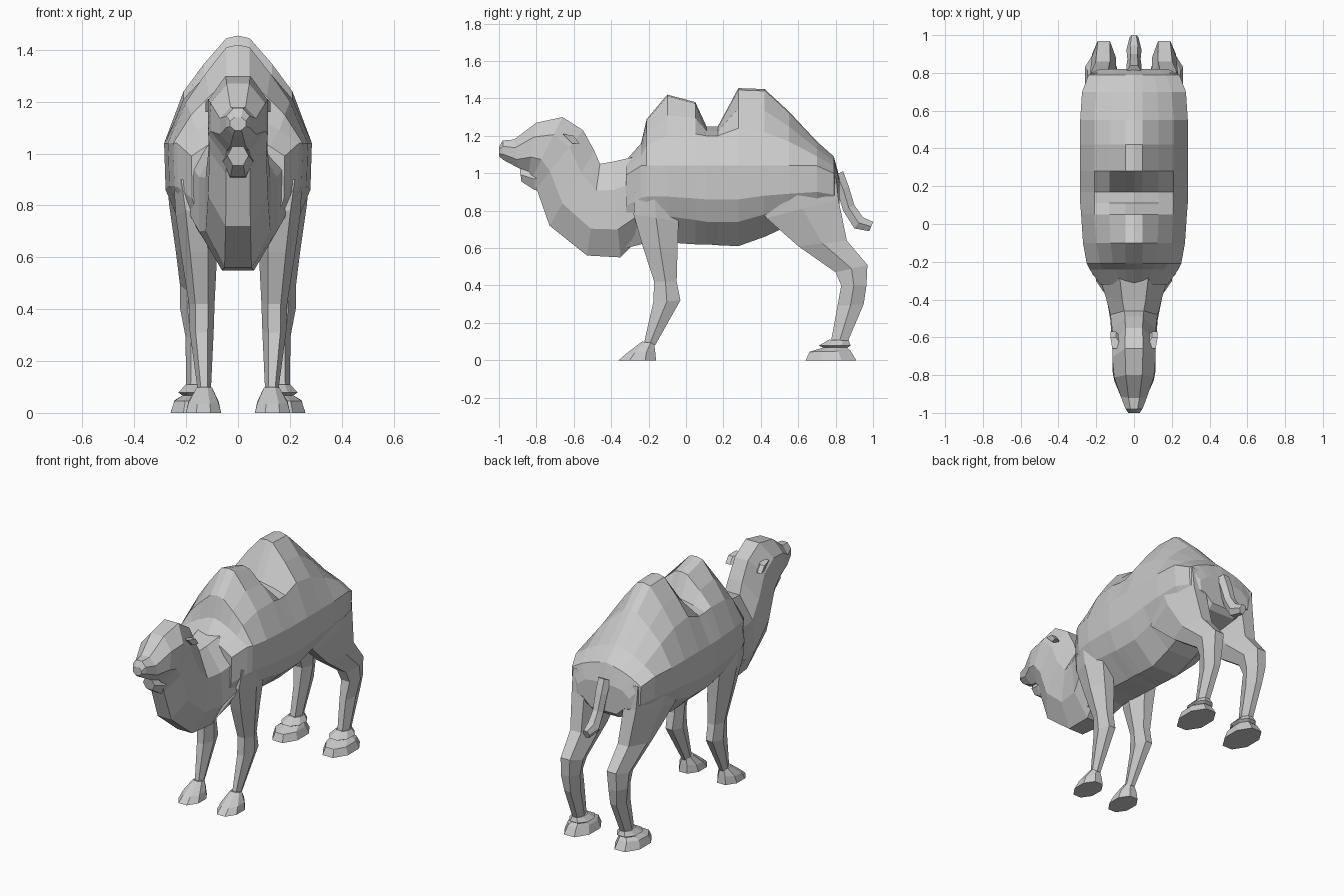
import bpy, bmesh, math

hide = bpy.data.materials.new("grey hide")
hide.diffuse_color = (0.6, 0.6, 0.6, 1)


def skin(name, rings):
    """Join equal rings of points with faces, and cap both ends."""
    bm = bmesh.new()
    loops = [[bm.verts.new(p) for p in r] for r in rings]
    n = len(loops[0])
    for a, b in zip(loops, loops[1:]):
        for i in range(n):
            bm.faces.new((a[i], a[(i + 1) % n], b[(i + 1) % n], b[i]))
    bm.faces.new(loops[0])
    bm.faces.new(loops[-1])
    bmesh.ops.recalc_face_normals(bm, faces=bm.faces)
    me = bpy.data.meshes.new(name)
    bm.to_mesh(me)
    bm.free()
    me.materials.append(hide)
    ob = bpy.data.objects.new(name, me)
    bpy.context.collection.objects.link(ob)
    return ob


def tube(name, stations, sides=8, side=1):
    """Each station: front y, z, back y, z, centre x, half width."""
    k = 1 / math.cos(math.pi / sides)
    rings = []
    for y1, z1, y2, z2, xc, hx in stations:
        ring = []
        for i in range(sides):
            t = 2 * math.pi * (i + 0.5) / sides
            c, s = math.cos(t) * k / 2, math.sin(t) * k
            ring.append((side * (xc + hx * s), (y1 + y2) / 2 + (y1 - y2) * c,
                         (z1 + z2) / 2 + (z1 - z2) * c))
        rings.append(ring)
    return skin(name, rings)


# Body with two humps: y, ridge z, upper half width and z, half width, low z, belly z
body = [
    (-0.32, 1.07, 0.12, 1.03, 0.18, 0.72, 0.60),
    (-0.24, 1.16, 0.16, 1.09, 0.235, 0.76, 0.62),
    (-0.21, 1.29, 0.18, 1.15, 0.25, 0.77, 0.63),
    (-0.10, 1.42, 0.20, 1.20, 0.27, 0.77, 0.63),
    (0.05, 1.38, 0.21, 1.21, 0.28, 0.75, 0.62),
    (0.11, 1.25, 0.21, 1.20, 0.285, 0.74, 0.62),
    (0.17, 1.25, 0.21, 1.20, 0.285, 0.74, 0.615),
    (0.28, 1.455, 0.21, 1.24, 0.285, 0.74, 0.61),
    (0.42, 1.45, 0.21, 1.22, 0.285, 0.78, 0.66),
    (0.55, 1.33, 0.21, 1.17, 0.285, 0.80, 0.72),
    (0.70, 1.17, 0.20, 1.09, 0.275, 0.82, 0.75),
    (0.79, 1.09, 0.17, 1.04, 0.24, 0.83, 0.77),
    (0.82, 0.98, 0.13, 0.96, 0.18, 0.85, 0.80),
]
rings = []
for y, zt, wu, zu, w, zl, zb in body:
    zs = min(1.04, zu - 0.04)
    half = [(0.045, zt - 0.01), (0.62 * wu, (zt + zu) / 2), (wu, zu), (w, zs),
            (w * 0.98, (zs + zl) / 2 - 0.03), (w * 0.8, zl), (0.09, zb)]
    pts = [(0, zt)] + half + [(-x, z) for x, z in reversed(half)]
    rings.append([(x, y, z) for x, z in pts])
skin("body", rings)

# Neck sweeping down and up into the head
tube("neck_and_head", [
    (-0.22, 1.10, -0.24, 0.66, 0, 0.20),
    (-0.40, 1.06, -0.35, 0.55, 0, 0.15),
    (-0.46, 1.05, -0.53, 0.56, 0, 0.125),
    (-0.49, 1.12, -0.73, 0.72, 0, 0.115),
    (-0.55, 1.23, -0.80, 0.92, 0, 0.11),
    (-0.66, 1.30, -0.82, 0.98, 0, 0.115),
    (-0.80, 1.27, -0.84, 1.01, 0, 0.105),
    (-0.92, 1.18, -0.90, 1.03, 0, 0.07),
    (-0.98, 1.175, -0.975, 1.07, 0, 0.045),
    (-1.00, 1.14, -1.00, 1.09, 0, 0.03)])
tube("lower_jaw", [
    (-0.72, 1.05, -0.74, 0.90, 0, 0.06),
    (-0.82, 1.03, -0.81, 0.91, 0, 0.05),
    (-0.89, 1.03, -0.88, 0.955, 0, 0.035)], 6)

# Tail
tube("tail", [
    (0.84, 1.01, 0.77, 0.98, 0, 0.035),
    (0.87, 0.93, 0.81, 0.90, 0, 0.035),
    (0.90, 0.83, 0.84, 0.80, 0, 0.03),
    (0.945, 0.765, 0.90, 0.705, 0, 0.035),
    (1.00, 0.74, 0.98, 0.69, 0, 0.02)], 6)

for side, word in ((1, "right"), (-1, "left")):
    # Ears
    tube("ear_" + word, [
        (-0.66, 1.21, -0.61, 1.16, 0.085, 0.03),
        (-0.60, 1.20, -0.57, 1.16, 0.11, 0.015)], 4, side)
    # Legs
    tube("front_leg_" + word, [
        (-0.27, 0.90, -0.07, 0.88, 0.19, 0.05),
        (-0.28, 0.78, -0.04, 0.74, 0.165, 0.065),
        (-0.235, 0.62, -0.045, 0.60, 0.15, 0.06),
        (-0.17, 0.42, -0.05, 0.42, 0.14, 0.043),
        (-0.175, 0.31, -0.03, 0.32, 0.14, 0.04),
        (-0.225, 0.09, -0.165, 0.08, 0.13, 0.022)], 6, side)
    tube("hind_leg_" + word, [
        (0.36, 0.86, 0.80, 1.00, 0.18, 0.08),
        (0.43, 0.76, 0.815, 0.86, 0.18, 0.075),
        (0.60, 0.61, 0.86, 0.64, 0.165, 0.065),
        (0.80, 0.47, 0.97, 0.51, 0.16, 0.055),
        (0.83, 0.40, 0.965, 0.40, 0.165, 0.05),
        (0.81, 0.29, 0.95, 0.30, 0.16, 0.037),
        (0.775, 0.10, 0.865, 0.10, 0.165, 0.03)], 6, side)
    # Feet
    tube("front_foot_" + word, [
        (-0.36, 0.0, -0.16, 0.0, 0.133, 0.068),
        (-0.32, 0.035, -0.165, 0.05, 0.133, 0.058),
        (-0.235, 0.10, -0.17, 0.09, 0.13, 0.03)], 8, side)
    tube("hind_foot_" + word, [
        (0.64, 0.0, 0.91, 0.0, 0.175, 0.085),
        (0.66, 0.045, 0.88, 0.05, 0.175, 0.07),
        (0.74, 0.07, 0.86, 0.07, 0.165, 0.045)], 8, side)
    tube("hind_fetlock_" + word, [
        (0.74, 0.065, 0.86, 0.065, 0.165, 0.045),
        (0.71, 0.078, 0.88, 0.078, 0.165, 0.065),
        (0.765, 0.11, 0.87, 0.105, 0.165, 0.038)], 8, side)
